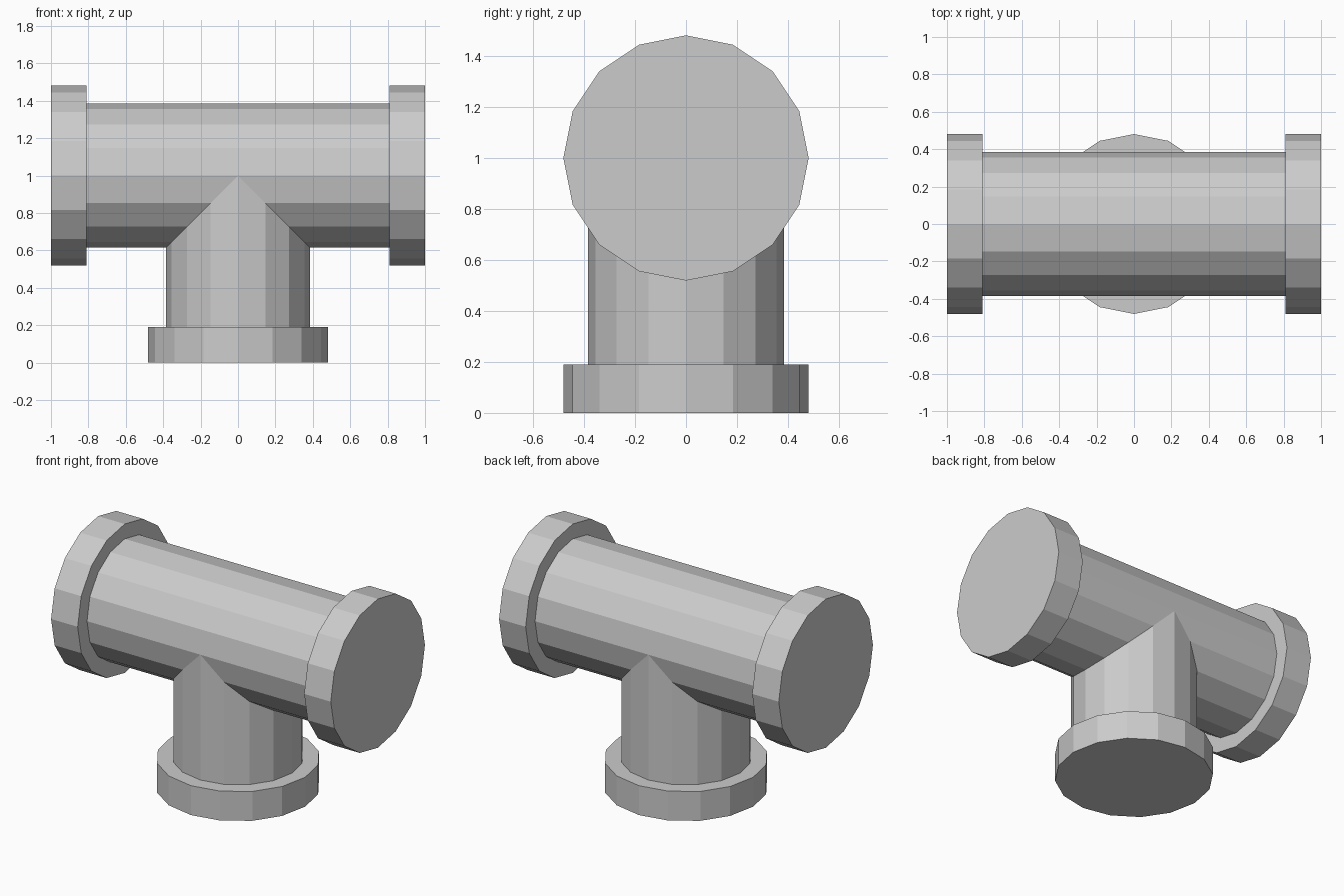
import bpy, bmesh
from math import sin, cos, tau

if "Cube" in bpy.data.objects:
    bpy.data.objects.remove(bpy.data.objects["Cube"])

SIDES = 16
R_PIPE, R_FLANGE = 0.385, 0.481
END, LIP = 1.0, 0.81
HEIGHT = 1.0  # height of the horizontal axis

bm = bmesh.new()


def arm(place, joint):
    """Closed flange, step and pipe, ending on the mitre where the arms meet."""
    def ring(radius, u=None):
        verts = []
        for i in range(SIDES):
            a = radius * cos(tau * i / SIDES)
            b = radius * sin(tau * i / SIDES)
            verts.append(bm.verts.new(place(joint(b) if u is None else u, a, b)))
        return verts

    rings = [ring(R_FLANGE, END), ring(R_FLANGE, LIP), ring(R_PIPE, LIP), ring(R_PIPE)]
    bm.faces.new(rings[0])
    for r0, r1 in zip(rings, rings[1:]):
        for i in range(SIDES):
            j = (i + 1) % SIDES
            bm.faces.new((r0[i], r0[j], r1[j], r1[i]))


# left and right arms: upper halves meet at x = 0, lower halves are mitred
for s in (1, -1):
    arm(lambda u, a, b: (s * u, a, HEIGHT + b), lambda b: max(0.0, -b))
# downward branch with a pointed saddle top
arm(lambda u, a, b: (b, a, HEIGHT - u), abs)

# weld the arms, remove the flat seam along the top and fix normals
bmesh.ops.remove_doubles(bm, verts=bm.verts[:], dist=1e-4)
bmesh.ops.recalc_face_normals(bm, faces=bm.faces[:])
bmesh.ops.dissolve_limit(bm, angle_limit=0.01, verts=bm.verts[:], edges=bm.edges[:])

mesh = bpy.data.meshes.new("pipe_tee")
bm.to_mesh(mesh)
bm.free()
bpy.context.collection.objects.link(bpy.data.objects.new("pipe_tee", mesh))
